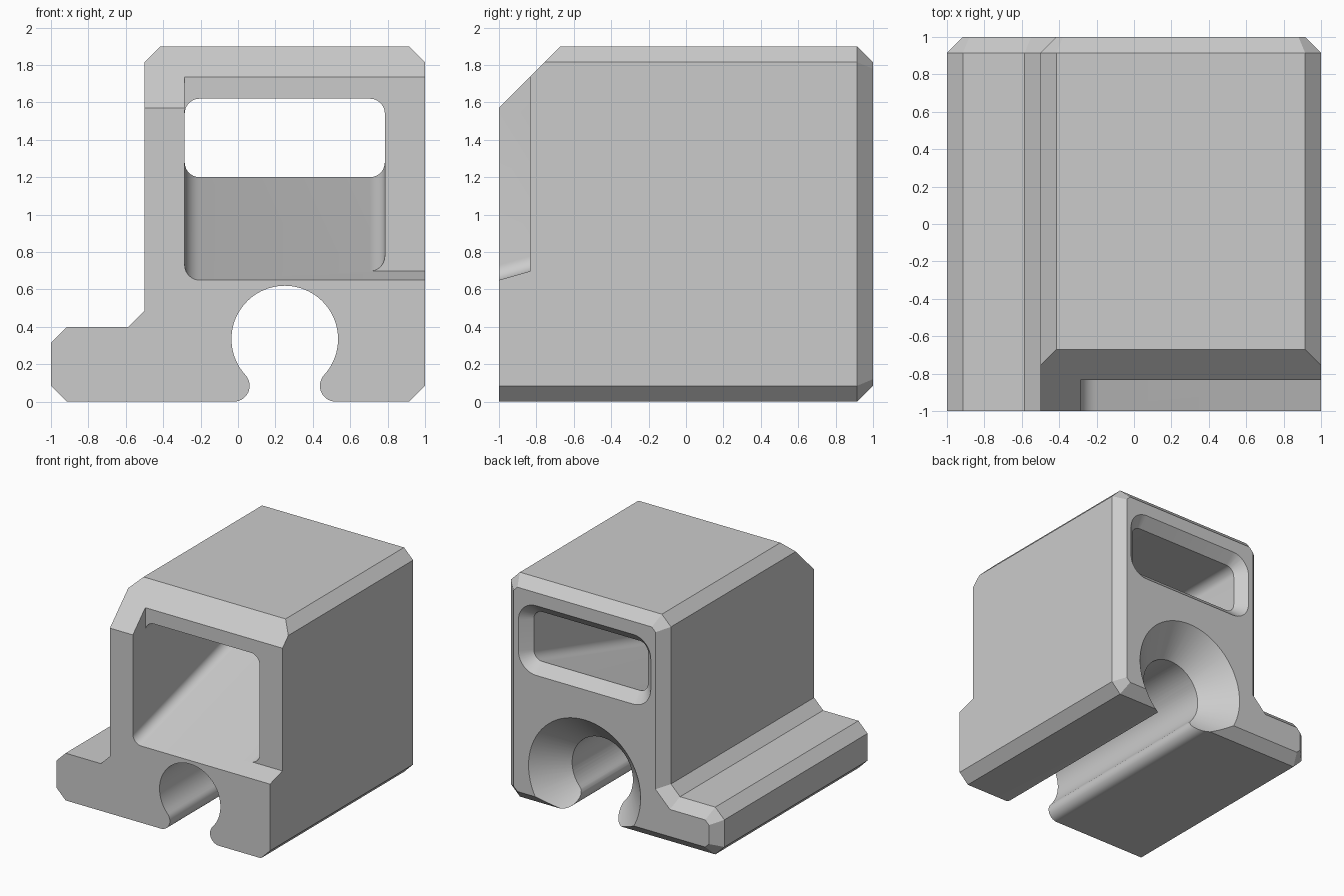
import bpy, bmesh
from math import sin, cos, radians, atan2, asin, pi, sqrt

default = bpy.data.objects.get("Cube")
if default:
    bpy.data.objects.remove(default, do_unlink=True)

C = 0.085            # chamfer size shared by all edges
TOP = 1.9

grey = bpy.data.materials.new("plain grey")
grey.use_nodes = True
grey.diffuse_color = (0.6, 0.6, 0.6, 1)
grey.node_tree.nodes["Principled BSDF"].inputs["Base Color"].default_value = (0.6, 0.6, 0.6, 1)


def arc(cx, cz, r, a0, a1, n):
    """Points on an arc in the x-z plane, angles in radians."""
    return [(cx + r * cos(a0 + (a1 - a0) * i / n), cz + r * sin(a0 + (a1 - a0) * i / n))
            for i in range(n + 1)]


def rounded_rect(x0, x1, z0, z1, r):
    corners = [(x0 + r, z0 + r, pi), (x1 - r, z0 + r, 1.5 * pi),
               (x1 - r, z1 - r, 0), (x0 + r, z1 - r, 0.5 * pi)]
    return [p for cx, cz, a in corners for p in arc(cx, cz, r, a, a + pi / 2, 10)]


def loft(sections):
    """Closed solid through (y, profile) sections with equal point counts."""
    bm = bmesh.new()
    rings = [[bm.verts.new((x, y, z)) for x, z in profile] for y, profile in sections]
    n = len(rings[0])
    for a, b in zip(rings, rings[1:]):
        for i in range(n):
            j = (i + 1) % n
            bm.faces.new((a[i], a[j], b[j], b[i]))
    bm.faces.new(rings[0])
    bm.faces.new(rings[-1])
    bmesh.ops.recalc_face_normals(bm, faces=bm.faces)
    return bm


def finish(bm, name):
    mesh = bpy.data.meshes.new(name)
    bm.to_mesh(mesh)
    bm.free()
    mesh.materials.append(grey)
    obj = bpy.data.objects.new(name, mesh)
    bpy.context.collection.objects.link(obj)
    return obj


# Body: chamfered outline with a side flange
outline = [(-1 + C, 0), (-1, C), (-1, 0.4 - C), (-1 + C, 0.4), (-0.5 - C, 0.4), (-0.5, 0.4 + C),
           (-0.5, TOP - C), (-0.5 + C, TOP), (1 - C, TOP), (1, TOP - C), (1, C), (1 - C, 0)]
bm = loft([(-1, outline), (1, outline)])

# Chamfer round the back face
back = [e for e in bm.edges if all(v.co.y > 0.99 for v in e.verts)]
bmesh.ops.bevel(bm, geom=back, offset=C, offset_type='OFFSET', segments=1,
                profile=0.5, affect='EDGES')

# Large slope along the front top edge
bmesh.ops.bisect_plane(bm, geom=bm.verts[:] + bm.edges[:] + bm.faces[:],
                       plane_co=(0, -1, 1.57), plane_no=(0, -1, 1), clear_outer=True)
bmesh.ops.holes_fill(bm, edges=[e for e in bm.edges if e.is_boundary], sides=0)
bmesh.ops.recalc_face_normals(bm, faces=bm.faces)
body = finish(bm, "block_body")

# Pocket with rising floor, flaring out through the back window
X0, X1, ROOF, R = -0.285, 0.785, 1.62, 0.08
STEP, NECK = -0.833, 1 - C


def floor(y):
    return 0.65 + 0.55 * (y + 1) / (NECK + 1)


f = 0.2
pocket = finish(loft([
    (STEP, rounded_rect(X0, X1, floor(STEP), ROOF, R)),
    (NECK, rounded_rect(X0, X1, floor(NECK), ROOF, R)),
    (NECK + f, rounded_rect(X0 - f, X1 + f, floor(NECK) - f, ROOF + f, R + f))]), "pocket_cutter")

# Front notch, open to the side and the top
notch = finish(loft([(y, rounded_rect(X0, 1.4, floor(y), 2.6, R)) for y in (-1.2, STEP)]),
               "notch_cutter")

# Keyhole rail slot with rounded lips
CX, CZ, BIG, LIP = 0.25, 0.335, 0.285, 0.085
drop = CZ - LIP
reach = sqrt((BIG + LIP) ** 2 - drop ** 2)
t = asin(drop / (BIG + LIP))
right_lip = arc(CX + reach, LIP, LIP, 1.5 * pi, pi - t, 14)
left_lip = [(2 * CX - x, z) for x, z in reversed(right_lip)]
bore = arc(CX, CZ, BIG, -t, pi + t, 48)[1:-1]
slot_profile = ([(CX + reach, -0.2)] + right_lip + bore + left_lip + [(CX - reach, -0.2)])
slot = finish(loft([(-1.2, slot_profile), (1.2, slot_profile)]), "slot_cutter")

# Conical mouth of the slot at the back
cone = finish(loft([(y, arc(CX, CZ, y - 0.475, 0, 2 * pi, 72)[:-1]) for y in (0.66, 1.1)]),
              "mouth_cutter")

# Cut everything out of the body
bpy.ops.object.select_all(action='DESELECT')
bpy.context.view_layer.objects.active = body
body.select_set(True)
for cutter in (notch, pocket, slot, cone):
    cutter.hide_render = True
    mod = body.modifiers.new(cutter.name, 'BOOLEAN')
    mod.operation = 'DIFFERENCE'
    mod.solver = 'EXACT'
    mod.object = cutter
    bpy.ops.object.modifier_apply(modifier=mod.name)
    bpy.data.objects.remove(cutter, do_unlink=True)

bpy.ops.object.shade_smooth_by_angle(angle=radians(25))
